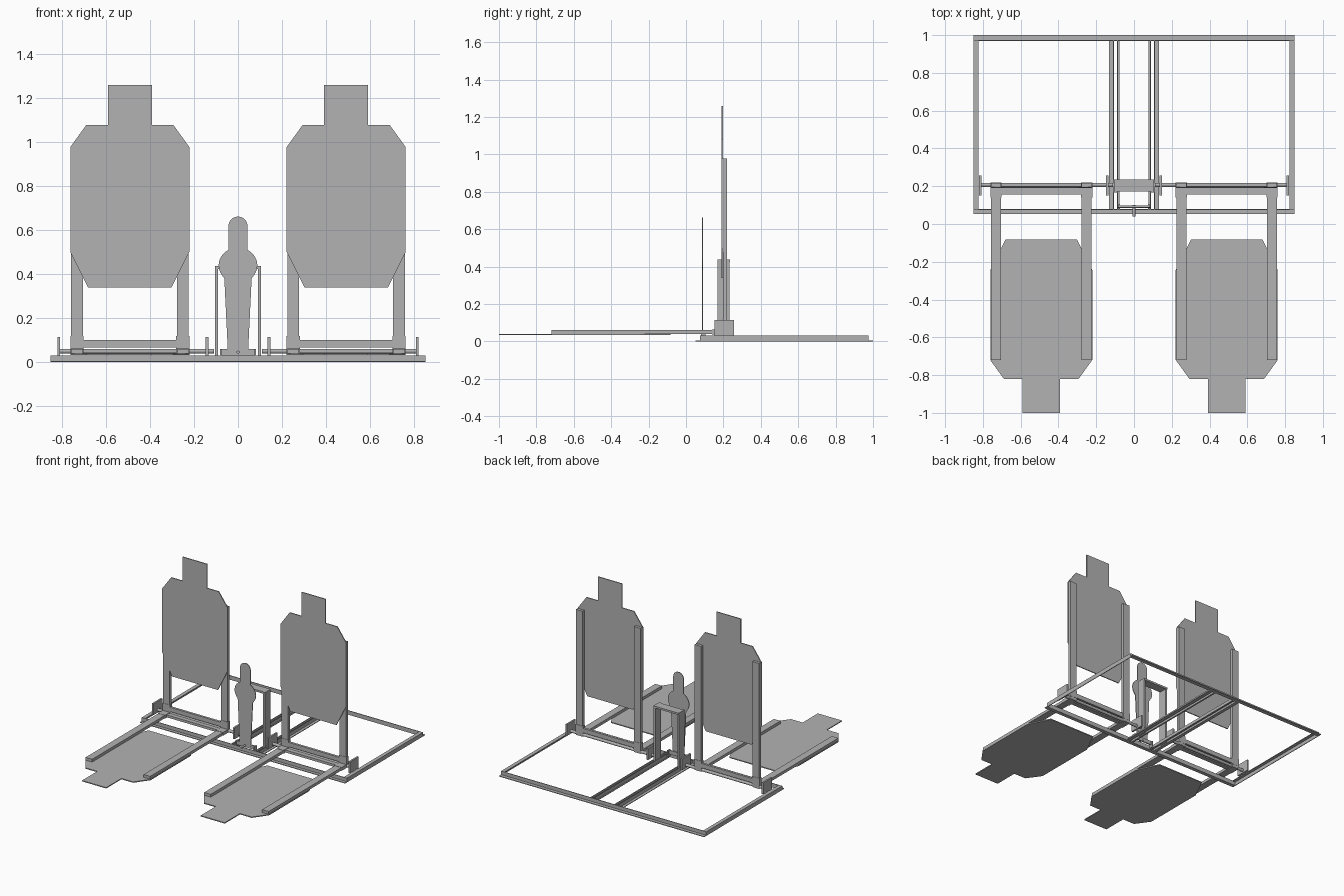
import bpy, bmesh, math
from mathutils import Matrix, Vector

old = bpy.data.objects.get("Cube")
if old:
    bpy.data.objects.remove(old)

steel = bpy.data.materials.new("steel_grey")
steel.use_nodes = True
GREY = (0.45, 0.45, 0.45, 1)
steel.diffuse_color = GREY
steel.node_tree.nodes["Principled BSDF"].inputs["Base Color"].default_value = GREY

T = 0.005           # sheet thickness of the angle iron
H = 0.031           # height of the angle iron
PIVOT = Vector((0, 0.207, 0.05))


def finish(name, bm, matrix=None):
    if matrix:
        bm.transform(matrix)
    bmesh.ops.recalc_face_normals(bm, faces=bm.faces)
    mesh = bpy.data.meshes.new(name)
    bm.to_mesh(mesh)
    bm.free()
    mesh.materials.append(steel)
    obj = bpy.data.objects.new(name, mesh)
    bpy.context.collection.objects.link(obj)
    return obj


def boxes(name, spans, matrix=None):
    """One object from (x0, x1, y0, y1, z0, z1) boxes."""
    bm = bmesh.new()
    for x0, x1, y0, y1, z0, z1 in spans:
        place = Matrix.Translation(((x0 + x1) / 2, (y0 + y1) / 2, (z0 + z1) / 2))
        size = Matrix.Diagonal((x1 - x0, y1 - y0, z1 - z0, 1))
        bmesh.ops.create_cube(bm, size=1, matrix=place @ size)
    return finish(name, bm, matrix)


def plate(name, half, y0, y1, matrix=None):
    """Symmetric sheet from a half outline of (x, z), bottom to top."""
    outline = half + [(-x, z) for x, z in reversed(half) if x > 1e-5]
    bm = bmesh.new()
    face = bm.faces.new([bm.verts.new((x, y0, z)) for x, z in outline])
    ext = bmesh.ops.extrude_face_region(bm, geom=[face])
    verts = [v for v in ext["geom"] if isinstance(v, bmesh.types.BMVert)]
    bmesh.ops.translate(bm, vec=(0, y1 - y0, 0), verts=verts)
    return finish(name, bm, matrix)


def rod(name, centre, radius, length, axis, sides=16):
    bm = bmesh.new()
    turn = Vector((0, 0, 1)).rotation_difference(Vector(axis)).to_matrix().to_4x4()
    bmesh.ops.create_cone(bm, cap_ends=True, segments=sides, radius1=radius,
                          radius2=radius, depth=length,
                          matrix=Matrix.Translation(centre) @ turn)
    return finish(name, bm)


# Ground frame of angle iron
boxes("front_rail", [(-0.85, 0.85, 0.052, 0.08, 0, T), (-0.85, 0.85, 0.075, 0.08, 0, H)])
boxes("back_rail", [(-0.85, 0.85, 0.97, 1, 0, T), (-0.85, 0.85, 0.97, 0.975, 0, H)])

for side, s in (("left", 1), ("right", -1)):
    def mirrored(name, spans):
        flip = [(min(s * a, s * b), max(s * a, s * b), *rest) for a, b, *rest in spans]
        boxes(side + "_" + name, flip)

    mirrored("side_rail", [(0.822, 0.85, 0.08, 0.97, H - T, H),
                           (0.845, 0.85, 0.08, 0.97, 0, H)])
    # Paired centre rails that clamp the arch legs
    mirrored("outer_centre_rail", [(0.107, 0.132, 0.08, 0.97, 0, T),
                                   (0.107, 0.112, 0.08, 0.97, 0, H)])
    mirrored("inner_centre_rail", [(0.078, 0.09, 0.08, 0.97, 0, T),
                                   (0.085, 0.09, 0.08, 0.97, 0, H)])
    mirrored("arch_leg", [(0.091, 0.105, 0.168, 0.232, T, 0.437)])
    # Hinge plates and axle
    mirrored("outer_hinge_plate", [(0.807, 0.82, 0.152, 0.257, 0.03, 0.115)])
    mirrored("inner_hinge_plate", [(0.135, 0.148, 0.152, 0.257, 0.03, 0.115)])
    rod(side + "_axle", (s * 0.465, PIVOT.y, PIVOT.z), 0.011, 0.71, (1, 0, 0))

    # Swinging target frames: one raised, one folded forward on the same axle
    for pose, angle in (("raised", 0), ("folded", math.pi / 2)):
        m = (Matrix.Translation(PIVOT + Vector((s * 0.491, 0, 0)))
             @ Matrix.Rotation(angle, 4, "X"))
        label = f"{side}_{pose}_"
        for n, (x0, x1) in (("post_a", (-0.267, -0.213)), ("post_b", (0.213, 0.267))):
            boxes(label + n, [(x0, x1, -0.01, 0.011, -0.012, 0.927)], m)
            boxes(label + n + "_socket",
                  [(x0 - 0.003, x1 + 0.003, -0.012, 0.013, 0.01, 0.068)], m)
        boxes(label + "crossbar", [(-0.213, 0.213, -0.009, 0.009, 0.017, 0.05)], m)
        plate(label + "target",
              [(0.19, 0.29), (0.27, 0.45), (0.27, 0.927), (0.197, 1.028),
               (0.1, 1.028), (0.1, 1.208)], -0.017, -0.01, m)

# Arch top
boxes("arch_top", [(-0.105, 0.105, 0.172, 0.236, 0.423, 0.437)])

# Small centre target: tapered body, round shoulders, round head
outline = [(0.046, 0.05), (0.062, 0.38)]
for i in range(9):
    a = math.radians(-35 + i * 11.9)
    outline.append((0.088 * math.cos(a), 0.44 + 0.08 * math.sin(a)))
outline = [p for p in outline if p[0] > 0.043] + [(0.043, 0.52)]
for i in range(9):
    a = math.radians(i * 90 / 8)
    outline.append((0.043 * math.cos(a), 0.618 + 0.043 * math.sin(a)))
plate("centre_target", outline, 0.085, 0.09)

# Pivot base and bolt of the centre target
boxes("centre_target_base", [(-0.075, 0.075, 0.088, 0.097, H, 0.06)])
for s in (-1, 1):
    boxes("base_ear", [(s * 0.078 - 0.004, s * 0.078 + 0.004, 0.08, 0.105, 0.01, 0.06)])
rod("centre_bolt", (0, 0.07, 0.046), 0.007, 0.06, (0, 1, 0), 12)
